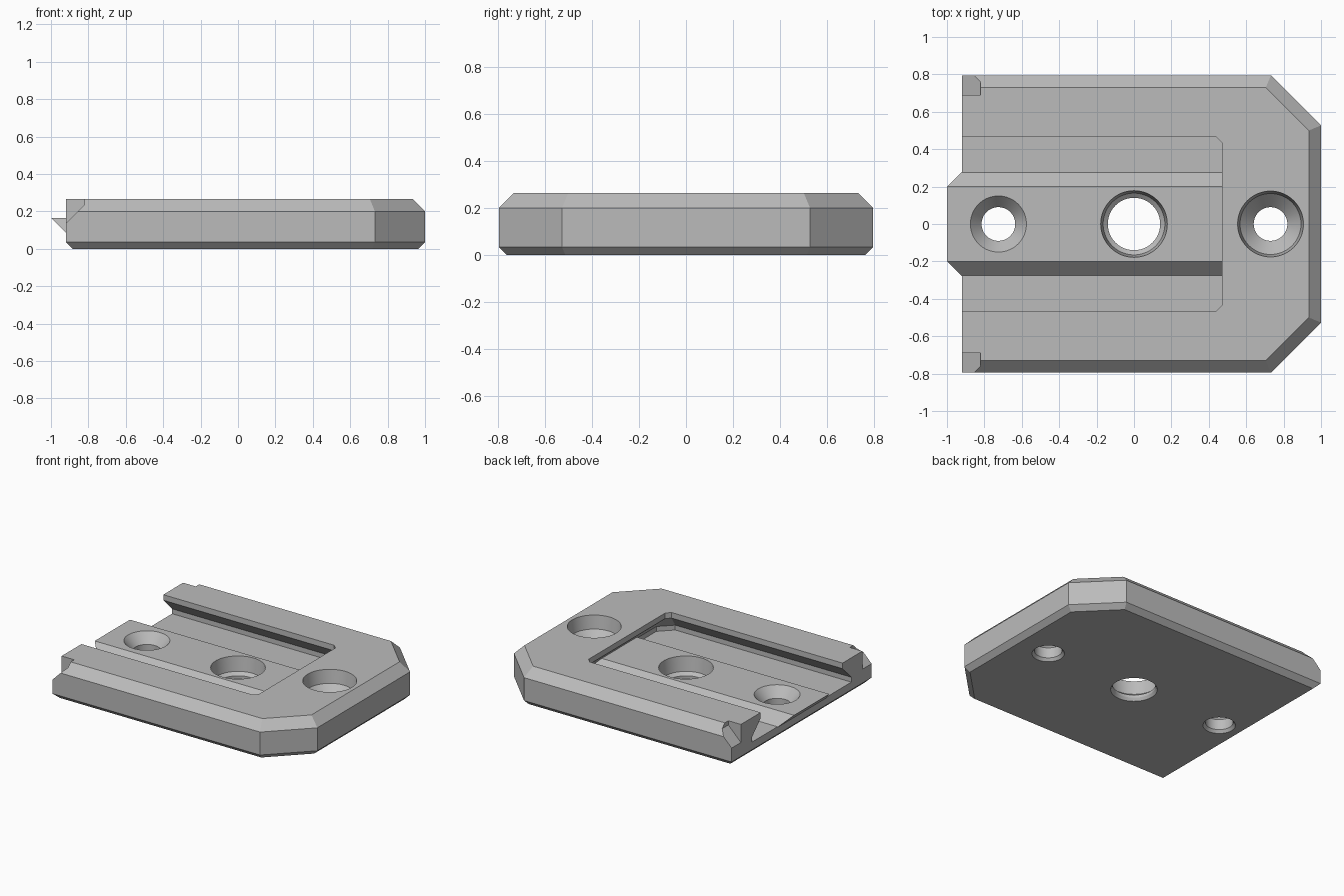
import bpy, bmesh, math

if "Cube" in bpy.data.objects:
    bpy.data.objects.remove(bpy.data.objects["Cube"], do_unlink=True)

grey = bpy.data.materials.new("plain grey")
grey.use_nodes = True
grey.diffuse_color = (0.5, 0.5, 0.5, 1)
grey.node_tree.nodes["Principled BSDF"].inputs["Base Color"].default_value = (0.5, 0.5, 0.5, 1)


def loft(name, rings):
    """Solid skinned through rings of equal point count, capped at both ends."""
    bm = bmesh.new()
    loops = [[bm.verts.new(p) for p in ring] for ring in rings]
    for a, b in zip(loops, loops[1:]):
        for i in range(len(a)):
            j = (i + 1) % len(a)
            bm.faces.new((a[i], a[j], b[j], b[i]))
    bm.faces.new(loops[0])
    bm.faces.new(loops[-1])
    bmesh.ops.recalc_face_normals(bm, faces=bm.faces)
    mesh = bpy.data.meshes.new(name)
    bm.to_mesh(mesh)
    bm.free()
    mesh.materials.append(grey)
    obj = bpy.data.objects.new(name, mesh)
    bpy.context.collection.objects.link(obj)
    return obj


def combine(target, tool, operation):
    """Apply a boolean and discard the tool object."""
    mod = target.modifiers.new(tool.name, "BOOLEAN")
    mod.operation, mod.object, mod.solver = operation, tool, "EXACT"
    bpy.context.view_layer.objects.active = target
    bpy.ops.object.modifier_apply(modifier=mod.name)
    bpy.data.objects.remove(tool, do_unlink=True)


def outline(z, left, right, half, cut, inset=0.0):
    """Rectangle with both right corners cut at 45 degrees, inset on three sides."""
    k = cut - inset * (2 - math.sqrt(2))
    r, h = right - inset, half - inset
    return [(left, -h, z), (r - k, -h, z), (r, k - h, z),
            (r, h - k, z), (r - k, h, z), (left, h, z)]


def round_cutter(name, x, profile, sides=64):
    """Turned cutter from (radius, height) pairs."""
    angles = [math.tau * i / sides for i in range(sides)]
    return loft(name, [[(x + r * math.cos(a), r * math.sin(a), z) for a in angles]
                       for r, z in profile])


# Plate with bevelled top and bottom edges
plate = loft("base_plate", [
    outline(z, left, 1, 0.795, 0.268, inset)
    for z, left, inset in ((0, -0.885, 0.035), (0.035, -0.92, 0),
                           (0.2, -0.92, 0), (0.265, -0.92, 0.065))])

# Undercut channel, open at the left end
channel = loft("channel_cutter", [
    outline(z, -1.2, 0.47, 0.465, 0.03, -flare)
    for z, flare in ((0.09, 0.1), (0.125, 0.1), (0.225, 0), (0.4, 0))])
combine(plate, channel, "DIFFERENCE")

# Sloping centre ridge with an overhanging tip
ridge_rings = []
for z in (0.06, 0.165):
    drop = 0.165 - z
    tip, half = drop - 1, 0.2 + drop
    ridge_rings.append([(tip, -half, z), (0.6, -half, z), (0.6, half, z), (tip, half, z)])
combine(plate, loft("centre_ridge", ridge_rings), "UNION")

# Sloping notches in the outer left corners
notch = [(-1.1, -0.045), (-0.82, 0.235), (-0.82, 0.4), (-1.1, 0.4)]
for side in (-1, 1):
    tool = loft("notch_cutter", [[(x, side * y, z) for x, z in notch] for y in (0.69, 0.9)])
    combine(plate, tool, "DIFFERENCE")

# Countersunk screw holes and the stepped centre hole
screw = [(0.11, -0.005), (0.09, 0.02), (0.09, 0.095)]
holes = {
    -0.725: screw + [(0.15, 0.165), (0.15, 0.4)],
    0: [(0.155, -0.005), (0.14, 0.02), (0.14, 0.04), (0.165, 0.06), (0.178, 0.165), (0.178, 0.4)],
    0.73: screw + [(0.163, 0.17), (0.176, 0.265), (0.176, 0.4)],
}
for x, profile in holes.items():
    combine(plate, round_cutter("hole_cutter", x, profile), "DIFFERENCE")

# Smooth hole walls, crisp plate edges
bpy.ops.object.select_all(action="DESELECT")
plate.select_set(True)
bpy.context.view_layer.objects.active = plate
bpy.ops.object.shade_smooth_by_angle(angle=math.radians(20))
